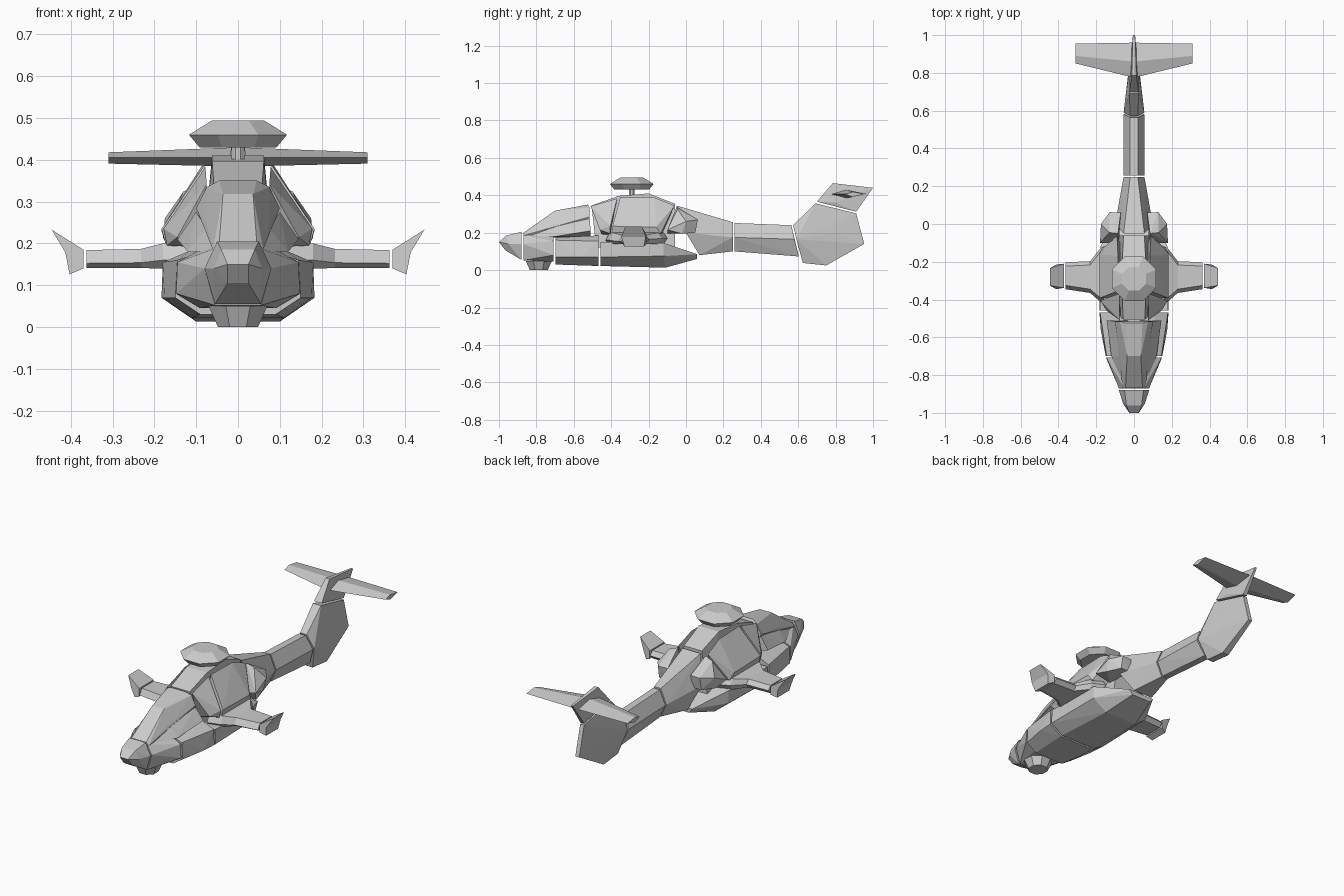
import bpy, bmesh
from math import pi
from mathutils import Matrix


def finish(name, bm, pair=False):
    bmesh.ops.recalc_face_normals(bm, faces=bm.faces)
    me = bpy.data.meshes.new(name)
    bm.to_mesh(me)
    bm.free()
    ob = bpy.data.objects.new(name, me)
    bpy.context.collection.objects.link(ob)
    if pair:
        ob.modifiers.new("mirror", 'MIRROR').use_clip = False
    return ob


def block(name, pts, sym=False, pair=False):
    """Faceted convex block; sym mirrors the points, pair mirrors the block."""
    bm = bmesh.new()
    if sym:
        pts = pts + [(-x, y, z) for x, y, z in pts if x > 0]
    for p in pts:
        bm.verts.new(p)
    res = bmesh.ops.convex_hull(bm, input=bm.verts)
    loose = [v for v in bm.verts if not v.link_faces]
    bmesh.ops.delete(bm, geom=loose, context='VERTS')
    bmesh.ops.dissolve_limit(bm, angle_limit=0.03, verts=bm.verts, edges=bm.edges)
    return finish(name, bm, pair)


def loft(name, rings, pair=False):
    bm = bmesh.new()
    vs = [[bm.verts.new(p) for p in r] for r in rings]
    n = len(vs[0])
    for a, b in zip(vs, vs[1:]):
        for i in range(n):
            j = (i + 1) % n
            bm.faces.new((a[i], a[j], b[j], b[i]))
    bm.faces.new(vs[0])
    bm.faces.new(vs[-1])
    return finish(name, bm, pair)


def cone(bm, r1, r2, y, z1, z2, n=8):
    m = Matrix.Translation((0, y, (z1 + z2) / 2)) @ Matrix.Rotation(pi / n, 4, 'Z')
    bmesh.ops.create_cone(bm, cap_ends=True, segments=n, radius1=r1, radius2=r2,
                          depth=z2 - z1, matrix=m)


# Nose and chin turret
block("nose", [(.05, -.88, .205), (.08, -.88, .14), (.055, -.88, .055),
               (.04, -.96, .185), (.025, -1, .15), (.058, -.95, .14),
               (.025, -.965, .105)], sym=True)
bm = bmesh.new()
cone(bm, .052, .076, -.787, 0, .05)
finish("chin_turret", bm)

# Lower hull in three pieces
block("front_hull", [(.05, -.87, .19), (.08, -.87, .14), (.055, -.87, .052),
                     (.08, -.708, .19), (.145, -.708, .155), (.148, -.708, .08),
                     (.09, -.708, .045)], sym=True)
block("middle_hull", [(.1, -.698, .175), (.145, -.698, .16), (.15, -.698, .07),
                      (.09, -.698, .03), (.176, -.56, .07), (.11, -.468, .185),
                      (.18, -.468, .155), (.183, -.468, .07), (.11, -.468, .022)], sym=True)
block("rear_hull", [(.18, -.458, .15), (.183, -.458, .07), (.11, -.458, .022),
                    (.178, -.12, .145), (.178, -.12, .075), (.1, -.11, .013),
                    (.08, .06, .085), (.06, .06, .06)], sym=True)

# Canopy with lower side windows
block("canopy", [(.045, -.868, .2), (.06, -.868, .185), (.036, -.7, .318),
                 (.075, -.7, .245), (.045, -.525, .35), (.075, -.515, .335),
                 (.1, -.515, .285), (.05, -.6, .17), (.05, -.515, .17)], sym=True)
block("side_window", [(.055, -.85, .18), (.075, -.7, .236), (.1, -.515, .275),
                      (.145, -.51, .21), (.12, -.7, .18), (.03, -.7, .175),
                      (.03, -.51, .18)], pair=True)

# Centre spine and side cowlings
block("spine", [(.058, -.505, .345), (.075, -.49, .2), (.062, -.36, .397),
                (.062, -.2, .41), (.055, -.06, .355), (.08, -.08, .2),
                (.09, -.06, .12), (.09, -.48, .12)], sym=True)
block("front_cowling", [(.075, -.51, .342), (.145, -.46, .215), (.07, -.45, .19),
                        (.078, -.368, .383), (.178, -.405, .235), (.17, -.405, .195),
                        (.07, -.405, .19)], pair=True)
block("rear_cowling", [(.08, -.352, .388), (.183, -.393, .235), (.172, -.393, .195),
                       (.06, -.393, .185), (.085, -.17, .388), (.09, -.062, .345),
                       (.183, -.16, .23), (.172, -.135, .195), (.06, -.13, .185)],
      pair=True)
block("exhaust", [(.085, -.05, .34), (.13, -.045, .325), (.18, -.1, .215),
                  (.17, -.02, .195), (.08, -.1, .195), (.07, .06, .27),
                  (.128, .063, .27), (.175, 0, .26), (.13, .05, .2),
                  (.07, .05, .2)], pair=True)

# Rotor hub dome on a short mast
bm = bmesh.new()
cone(bm, .017, .017, -.29, .38, .44)
finish("rotor_mast", bm)
bm = bmesh.new()
cone(bm, .1, .127, -.29, .43, .46)
cone(bm, .127, .068, -.29, .46, .494)
inner = [f for f in bm.faces if len(f.verts) == 8 and abs(f.calc_center_median().z - .46) < .001]
bmesh.ops.delete(bm, geom=inner, context='FACES_ONLY')
bmesh.ops.remove_doubles(bm, verts=bm.verts, dist=.0005)
finish("rotor_hub", bm)

# Stub wings: flared root, plain blade, forked tip plate


def wing_ring(x, y0, y1, z0, z1):
    c = .02
    return [(x, y0, (z0 + z1) / 2 - .01), (x, y0 + c, z1), (x, y1 - c, z1),
            (x, y1, (z0 + z1) / 2), (x, y1 - c, z0), (x, y0 + c, z0)]


loft("stub_wing", [wing_ring(.11, -.43, -.1, .14, .2), wing_ring(.18, -.41, -.13, .14, .2),
                   wing_ring(.232, -.365, -.197, .141, .187),
                   wing_ring(.363, -.345, -.203, .141, .184)], pair=True)
tip = [(.37, .14, -.338, -.21), (.37, .185, -.338, -.21), (.446, .233, -.325, -.235),
       (.413, .178, -.345, -.215), (.403, .126, -.33, -.225)]
loft("wing_tip", [[(x, y0, z) for x, z, y0, y1 in tip],
                  [(x, y1, z) for x, z, y0, y1 in tip]], pair=True)

# Tail boom
block("tail_root", [(.055, -.05, .345), (.1, .0, .2), (.06, .072, .08),
                    (.02, .25, .256), (.055, .25, .175), (.02, .25, .1)], sym=True)
block("tail_boom", [(.02, .258, .252), (.055, .258, .175), (.02, .258, .1),
                    (.02, .563, .24), (.055, .58, .165), (.02, .603, .073)], sym=True)

# Tail fin, upper fin and stabiliser
block("tail_fin", [(.02, .573, .24), (.055, .59, .165), (.02, .625, .038),
                   (.025, .692, .357), (.012, .91, .303), (.012, .953, .14),
                   (.03, .8, .2), (.02, .75, .025)], sym=True)
block("upper_fin", [(.024, .7, .366), (.012, .785, .465), (.006, 1, .44),
                    (.012, .91, .312), (.024, .8, .36)], sym=True)
loft("stabiliser", [[(0, .775, .406), (0, .86, .43), (0, .96, .408), (0, .86, .384)],
                    [(.31, .85, .406), (.31, .89, .418), (.31, .955, .408), (.31, .89, .391)]],
     pair=True)
